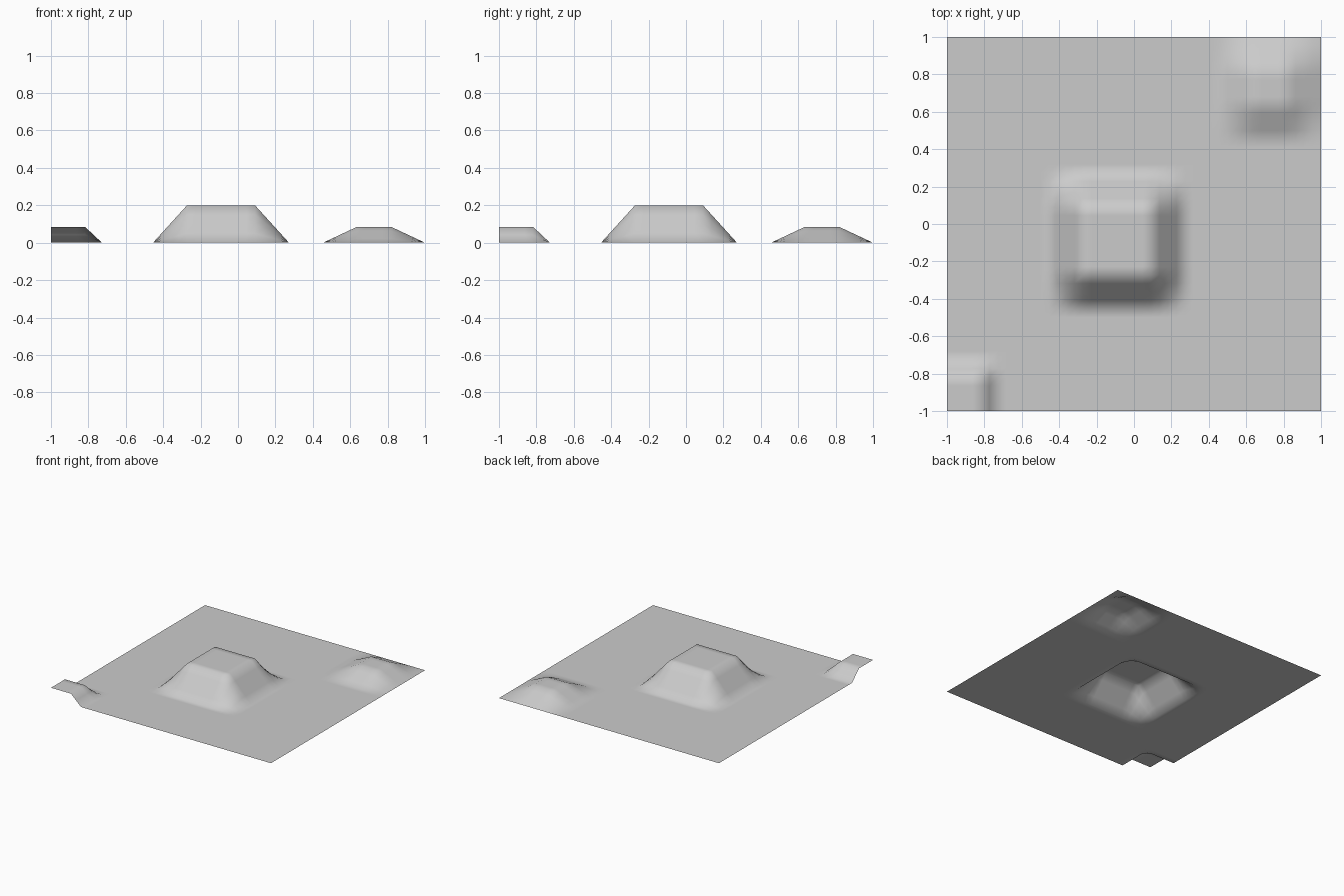
import bpy
import bmesh
import math

if "Cube" in bpy.data.objects:
    bpy.data.objects.remove(bpy.data.objects["Cube"])

CELL = 2 / 22          # terrain spacing
CELLS = 44             # half-spacing grid keeps the twisted corners smooth


def at(i):
    return -1 + CELL * i


def ramp(v, a, b, c, d):
    """0 at a, 1 from b to c, back to 0 at d."""
    if v <= b:
        return max(0.0, min(1.0, (v - a) / (b - a)))
    return max(0.0, min(1.0, (d - v) / (d - c)))


# mounds as (height, foot start, top start, top end, foot end), same in x and y
MOUNDS = [
    (0.20, at(6), at(8), at(12), at(14)),       # central plateau
    (0.085, at(16), at(18), at(20), at(22)),    # back right hill
    (0.085, at(-2), at(-1), at(2), at(3)),      # front left corner hill
]


def height(x, y):
    return max(h * ramp(x, *p) * ramp(y, *p) for h, *p in MOUNDS)


# terrain sheet
bm = bmesh.new()
bmesh.ops.create_grid(bm, x_segments=CELLS, y_segments=CELLS, size=1)
for v in bm.verts:
    v.co.z = height(v.co.x, v.co.y)

# smooth surface, crisp folds on the two larger mounds
for f in bm.faces:
    f.smooth = True
for e in bm.edges:
    mid = (e.verts[0].co + e.verts[1].co) / 2
    soft_corner = mid.x < -0.6 and mid.y < -0.6
    if len(e.link_faces) == 2 and not soft_corner:
        e.smooth = e.calc_face_angle() < math.radians(17)

mesh = bpy.data.meshes.new("terrain")
bm.to_mesh(mesh)
bm.free()
terrain = bpy.data.objects.new("terrain", mesh)
bpy.context.collection.objects.link(terrain)

# plain grey ground
grey = bpy.data.materials.new("light grey")
grey.diffuse_color = (0.6, 0.6, 0.6, 1)
grey.use_nodes = True
grey.node_tree.nodes["Principled BSDF"].inputs["Base Color"].default_value = grey.diffuse_color
mesh.materials.append(grey)
